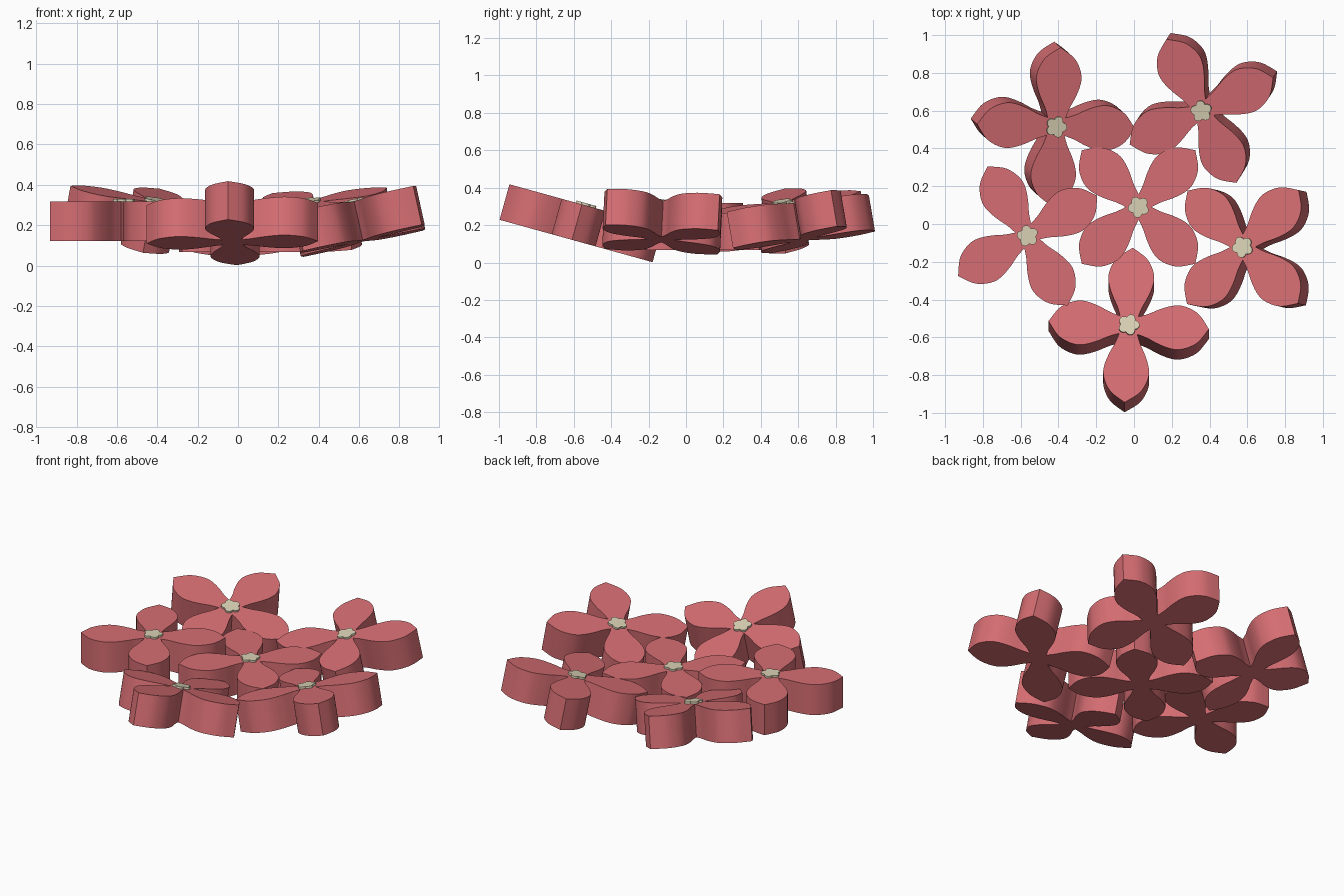
import bpy, bmesh, math
from mathutils import Vector, Matrix

if "Cube" in bpy.data.objects:
    bpy.data.objects.remove(bpy.data.objects["Cube"])

def material(name, col):
    m = bpy.data.materials.new(name)
    m.diffuse_color = (*col, 1)
    m.use_nodes = True
    m.node_tree.nodes["Principled BSDF"].inputs["Base Color"].default_value = m.diffuse_color
    return m

PINK = material("petal_pink", (0.67, 0.155, 0.17))
CREAM = material("stamen_cream", (0.70, 0.64, 0.46))
THICK = 0.197

def catmull(pts, n=5):
    # smooth curve through the points
    p = [pts[0]] + pts + [pts[-1]]
    out = []
    for i in range(1, len(p) - 2):
        a, b, c, d = (Vector(q) for q in p[i - 1:i + 3])
        for k in range(n):
            t = k / n
            out.append(0.5 * (2 * b + (c - a) * t + (2 * a - 5 * b + 4 * c - d) * t * t
                              + (3 * b - a - 3 * c + d) * t ** 3))
    return out + [Vector(pts[-1])]

def prism(name, outline, z0, z1, mat, matrix):
    bm = bmesh.new()
    face = bm.faces.new([bm.verts.new((p[0], p[1], z0)) for p in outline])
    top = bmesh.ops.extrude_face_region(bm, geom=[face])["geom"]
    bmesh.ops.translate(bm, vec=(0, 0, z1 - z0),
                        verts=[v for v in top if isinstance(v, bmesh.types.BMVert)])
    bmesh.ops.recalc_face_normals(bm, faces=bm.faces)
    me = bpy.data.meshes.new(name)
    bm.to_mesh(me)
    bm.free()
    me.materials.append(mat)
    ob = bpy.data.objects.new(name, me)
    bpy.context.collection.objects.link(ob)
    ob.matrix_world = matrix
    bpy.ops.object.select_all(action='DESELECT')
    ob.select_set(True)
    bpy.context.view_layer.objects.active = ob
    bpy.ops.object.shade_smooth_by_angle(angle=math.radians(30))

# Half petal: (distance from centre, half width), notch to tip
half = catmull([(0.048, 0.048), (0.10, 0.066), (0.16, 0.095), (0.22, 0.116), (0.27, 0.121),
                (0.325, 0.105), (0.375, 0.071), (0.425, 0.0)])
petal = [Vector((p.x, -p.y)) for p in half] + list(reversed(half[1:-1]))
blossom = [Matrix.Rotation(k * math.pi / 2, 2) @ p for k in range(4) for p in petal]

# Five-lobed stamen disc
stamen = []
for i in range(60):
    a = math.tau * i / 60
    r = 0.042 + 0.015 * abs(math.cos(2.5 * a))
    stamen.append((r * math.cos(a), r * math.sin(a)))

# name: top centre, slope along x and y, turn in degrees
flowers = {
    "middle": ((0.024, 0.09, 0.265), (0, 0), 45),
    "left": ((-0.563, -0.063, 0.318), (0, 0), 30),
    "right": ((0.576, -0.122, 0.315), (0.22, -0.05), 45),
    "front": ((-0.028, -0.535, 0.305), (0, -0.277), -3),
    "back_left": ((-0.412, 0.515, 0.318), (-0.18, 0.16), -2.5),
    "back_right": ((0.357, 0.598, 0.315), (0.11, 0.17), 25.5),
}
for name, (c, (sx, sy), turn) in flowers.items():
    n = Vector((-sx, -sy, 1)).normalized()
    tilt = Vector((0, 0, 1)).rotation_difference(n).to_matrix().to_4x4()
    m = Matrix.Translation(c) @ tilt @ Matrix.Rotation(math.radians(turn), 4, 'Z')
    prism(name + "_blossom", blossom, -THICK, 0, PINK, m)
    prism(name + "_stamen", stamen, -0.01, 0.012, CREAM, m)
